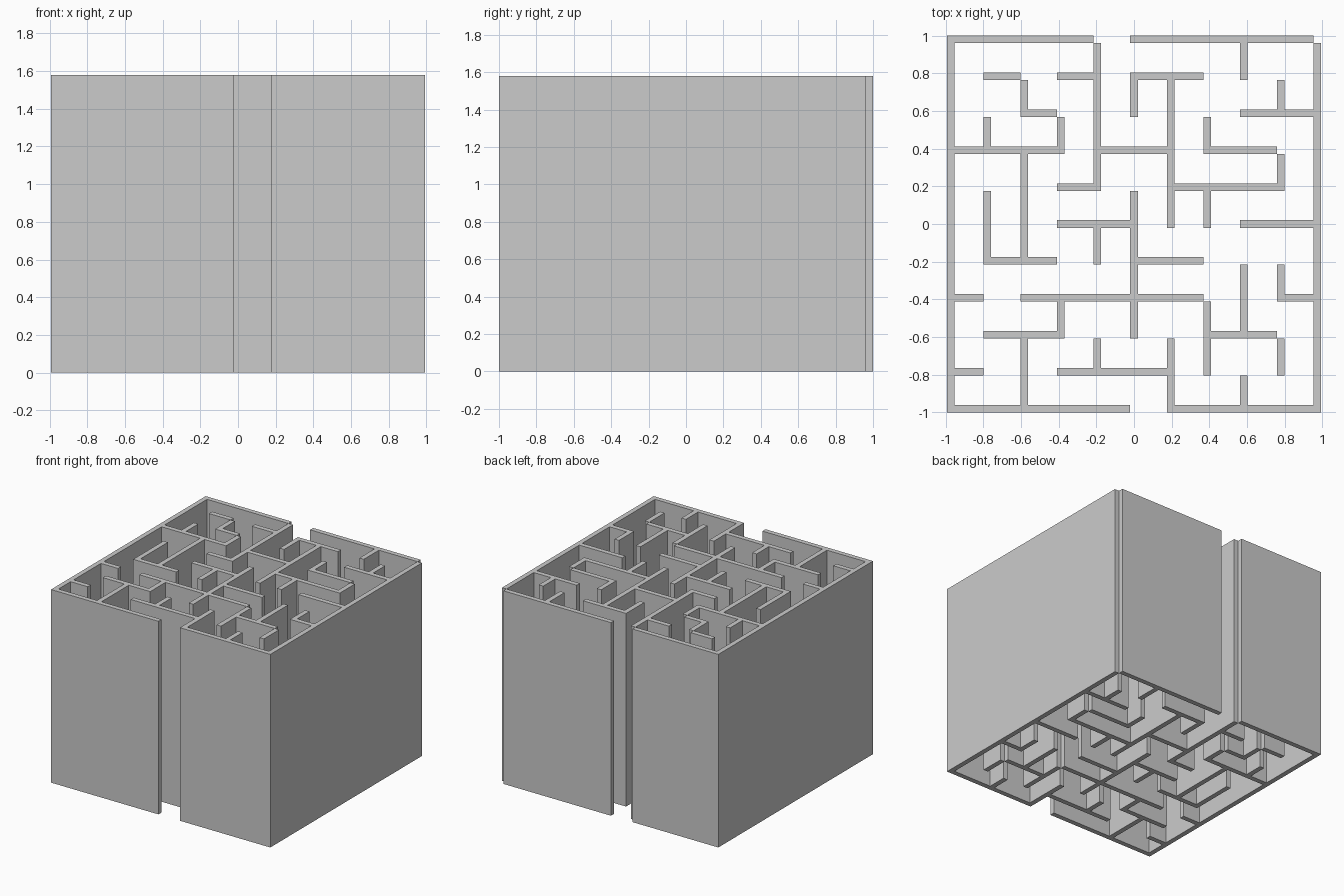
import bpy, bmesh

if "Cube" in bpy.data.objects:
    bpy.data.objects.remove(bpy.data.objects["Cube"])

# Maze block: 10 x 10 cells, open at top and bottom
T, H = 0.04, 1.58               # wall thickness, height
PX, PY = 0.1945, 0.196          # cell pitch
X0, Y0 = -(10 * PX + T) / 2, -(10 * PY + T) / 2

# Walls along x: row line -> (start, end) column lines
ROWS = {
    10: "0-4 5-10", 9: "1-2 3-4 5-7", 8: "2-3 8-10", 7: "0-3 4-6 7-9",
    6: "3-4 6-9", 5: "3-5 8-10", 4: "1-3 5-7", 3: "0-1 2-7 9-10",
    2: "1-3 7-9", 1: "0-1 3-6", 0: "0-5 6-10",
}
# Walls along y: column line -> (start, end) row lines
COLS = {
    0: "0-10", 1: "4-6 7-8", 2: "0-2 4-7 8-9", 3: "2-3 7-8",
    4: "1-2 4-5 6-10", 5: "2-6 8-9", 6: "0-2 5-9", 7: "1-3 5-6 7-8",
    8: "0-1 2-4 9-10", 9: "1-2 3-4 6-7 8-9", 10: "0-10",
}


def spans(text):
    return [tuple(map(int, s.split("-"))) for s in text.split()]


# Fine grid: even index = wall strip, odd index = passage strip
solid = set()
for j, text in ROWS.items():
    for a, b in spans(text):
        solid |= {(c, 2 * j) for c in range(2 * a, 2 * b)}
for i, text in COLS.items():
    for a, b in spans(text):
        solid |= {(2 * i, r) for r in range(2 * a, 2 * b)}


def line(origin, pitch, k):
    return origin + (k // 2) * pitch + (k % 2) * T


bm = bmesh.new()
verts = {}


def vert(c, r, z):
    key = (c, r, z)
    if key not in verts:
        verts[key] = bm.verts.new((line(X0, PX, c), line(Y0, PY, r), z * H))
    return verts[key]


# Caps for each solid square, sides only where it borders a passage
for c, r in sorted(solid):
    ring = [(c, r), (c + 1, r), (c + 1, r + 1), (c, r + 1)]
    bm.faces.new([vert(*p, 1) for p in ring])
    bm.faces.new([vert(*p, 0) for p in reversed(ring)])
    for k, (dc, dr) in enumerate([(0, -1), (1, 0), (0, 1), (-1, 0)]):
        if (c + dc, r + dr) not in solid:
            p, q = ring[k], ring[(k + 1) % 4]
            bm.faces.new([vert(*p, 0), vert(*q, 0), vert(*q, 1), vert(*p, 1)])

mesh = bpy.data.meshes.new("maze_walls")
bm.to_mesh(mesh)
bm.free()
bpy.context.collection.objects.link(bpy.data.objects.new("maze_walls", mesh))
